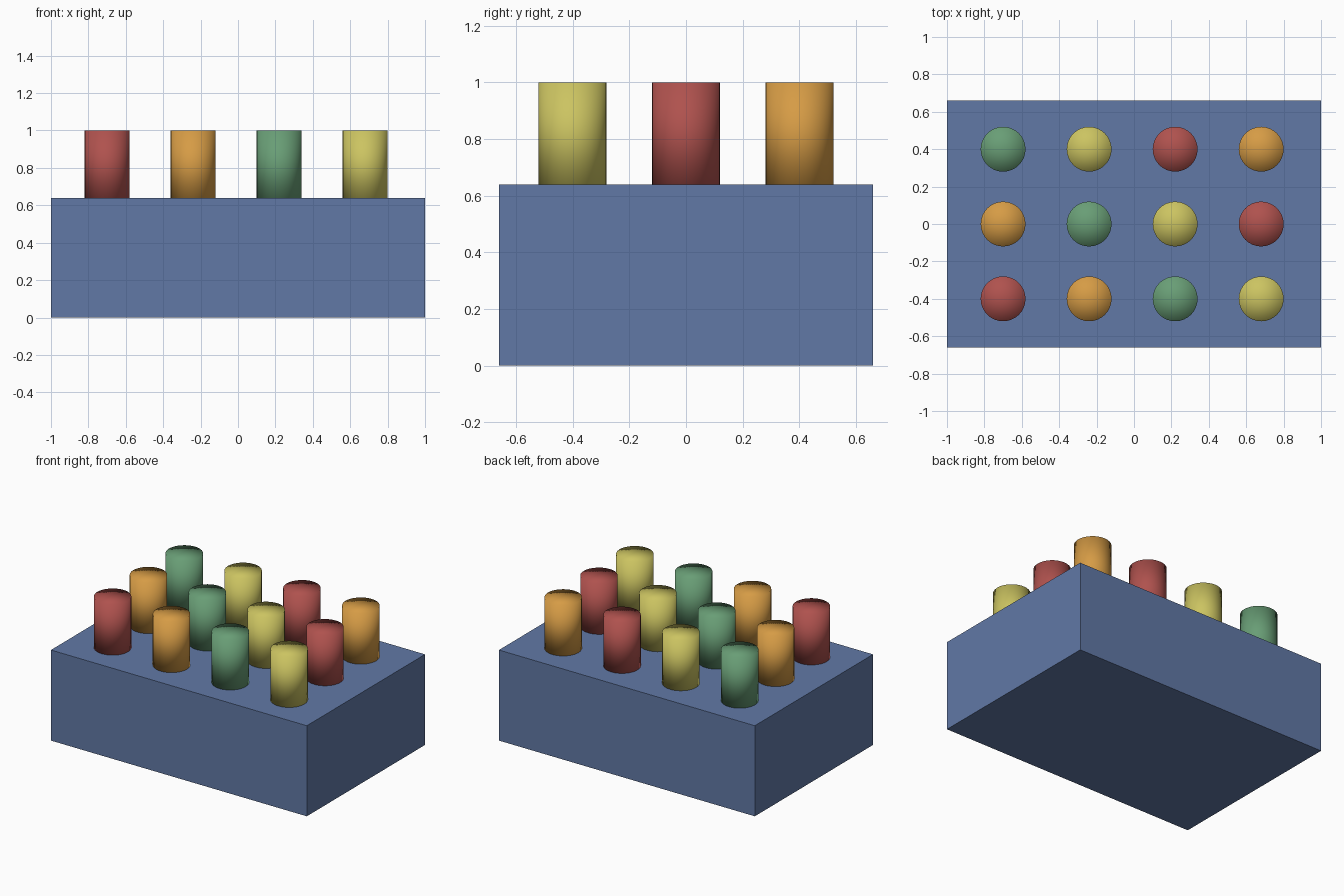
import bpy

if "Cube" in bpy.data.objects:
    bpy.data.objects.remove(bpy.data.objects["Cube"])


def material(name, rgb):
    mat = bpy.data.materials.new(name)
    mat.diffuse_color = (*rgb, 1.0)
    mat.use_nodes = True
    mat.node_tree.nodes["Principled BSDF"].inputs["Base Color"].default_value = mat.diffuse_color
    return mat


BASE_HEIGHT, TOP = 0.64, 1.0
PEG_RADIUS, EMBED = 0.12, 0.02

blue = material("blue", (0.12, 0.19, 0.38))
peg_colours = [
    material("red", (0.43, 0.084, 0.076)),
    material("orange", (0.67, 0.33, 0.06)),
    material("green", (0.14, 0.34, 0.18)),
    material("yellow", (0.60, 0.55, 0.12)),
]

# Solid base block
bpy.ops.mesh.primitive_cube_add(size=1, location=(0, 0, BASE_HEIGHT / 2))
base = bpy.context.object
base.name = "base_block"
base.scale = (2.0, 1.32, BASE_HEIGHT)
bpy.ops.object.transform_apply(location=False, rotation=False, scale=True)
base.data.materials.append(blue)

# Grid of pegs, the colours shifting by one in each row
peg_bottom = BASE_HEIGHT - EMBED
for row, y in enumerate((-0.4, 0.0, 0.4)):
    for col, x in enumerate((-0.70, -0.24, 0.22, 0.68)):
        bpy.ops.mesh.primitive_cylinder_add(
            vertices=32, radius=PEG_RADIUS, depth=TOP - peg_bottom,
            end_fill_type='TRIFAN', location=(x, y, (TOP + peg_bottom) / 2))
        peg = bpy.context.object
        peg.name = f"peg_row{row + 1}_col{col + 1}"
        peg.data.materials.append(peg_colours[(row + col) % 4])
        # Soft shading runs over the rim, so the caps look rounded
        bpy.ops.object.shade_smooth()
